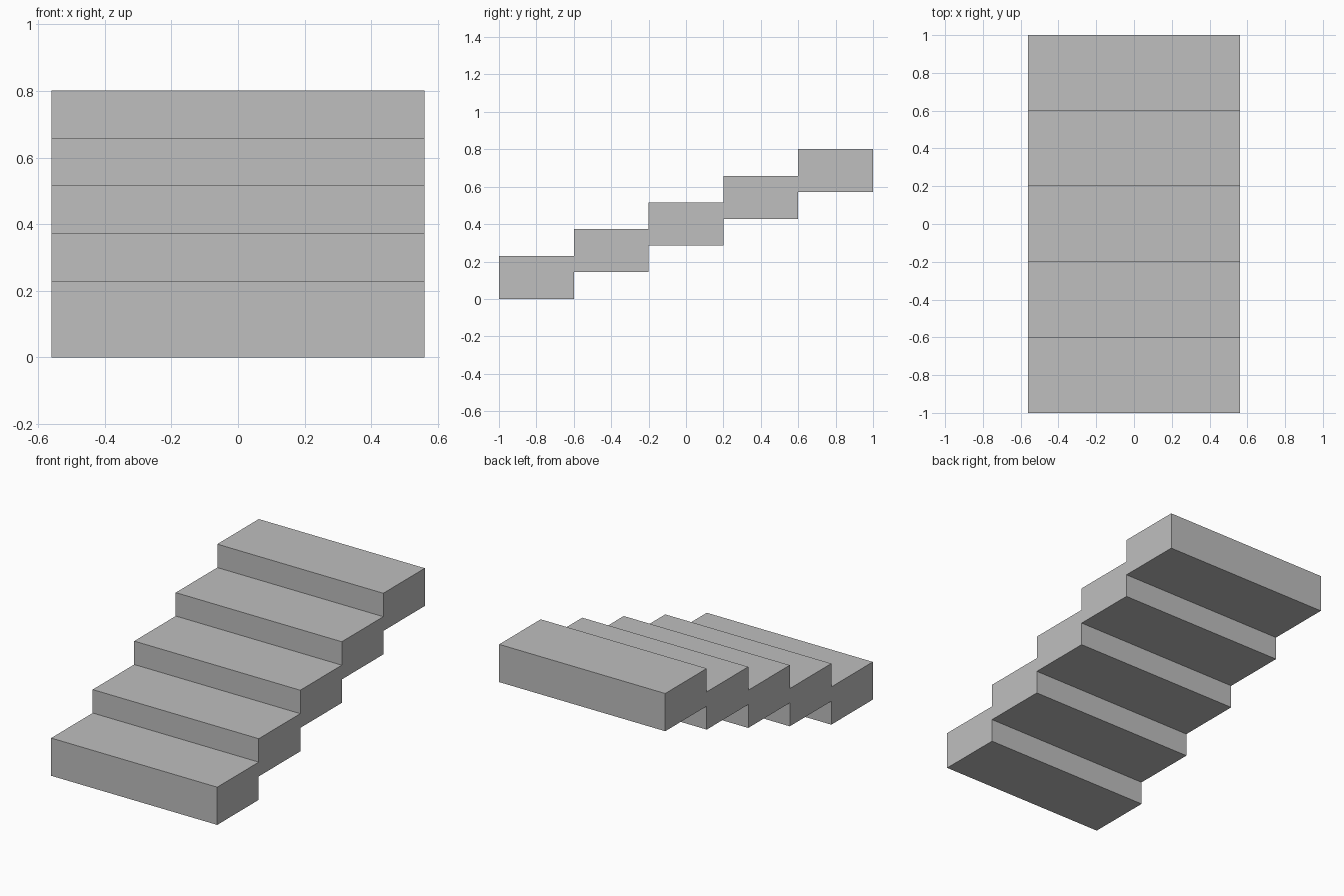
import bpy
import bmesh

STEPS = 5
WIDTH, DEPTH = 1.12, 0.4
HEIGHT, RISE = 0.23, 0.1428

if "Cube" in bpy.data.objects:
    bpy.data.objects.remove(bpy.data.objects["Cube"], do_unlink=True)

# Plain grey stone
stone = bpy.data.materials.new("grey_stone")
stone.use_nodes = True
colour = (0.52, 0.52, 0.52, 1)
stone.diffuse_color = colour
stone.node_tree.nodes["Principled BSDF"].inputs["Base Color"].default_value = colour

# Stepped side profile: up along the treads, back down along the underside
treads, underside = [], []
for i in range(STEPS):
    front = -1 + i * DEPTH
    for y in (front, front + DEPTH):
        treads.append((y, i * RISE + HEIGHT))
        underside.append((y, i * RISE))
profile = treads + underside[::-1]

# Extrude the profile across the width
bm = bmesh.new()
side = bm.faces.new([bm.verts.new((-WIDTH / 2, y, z)) for y, z in profile])
extruded = bmesh.ops.extrude_face_region(bm, geom=[side])["geom"]
moved = [v for v in extruded if isinstance(v, bmesh.types.BMVert)]
bmesh.ops.translate(bm, verts=moved, vec=(WIDTH, 0, 0))
bmesh.ops.recalc_face_normals(bm, faces=bm.faces)

mesh = bpy.data.meshes.new("stair_flight")
bm.to_mesh(mesh)
bm.free()
mesh.materials.append(stone)
bpy.context.collection.objects.link(bpy.data.objects.new("stair_flight", mesh))
